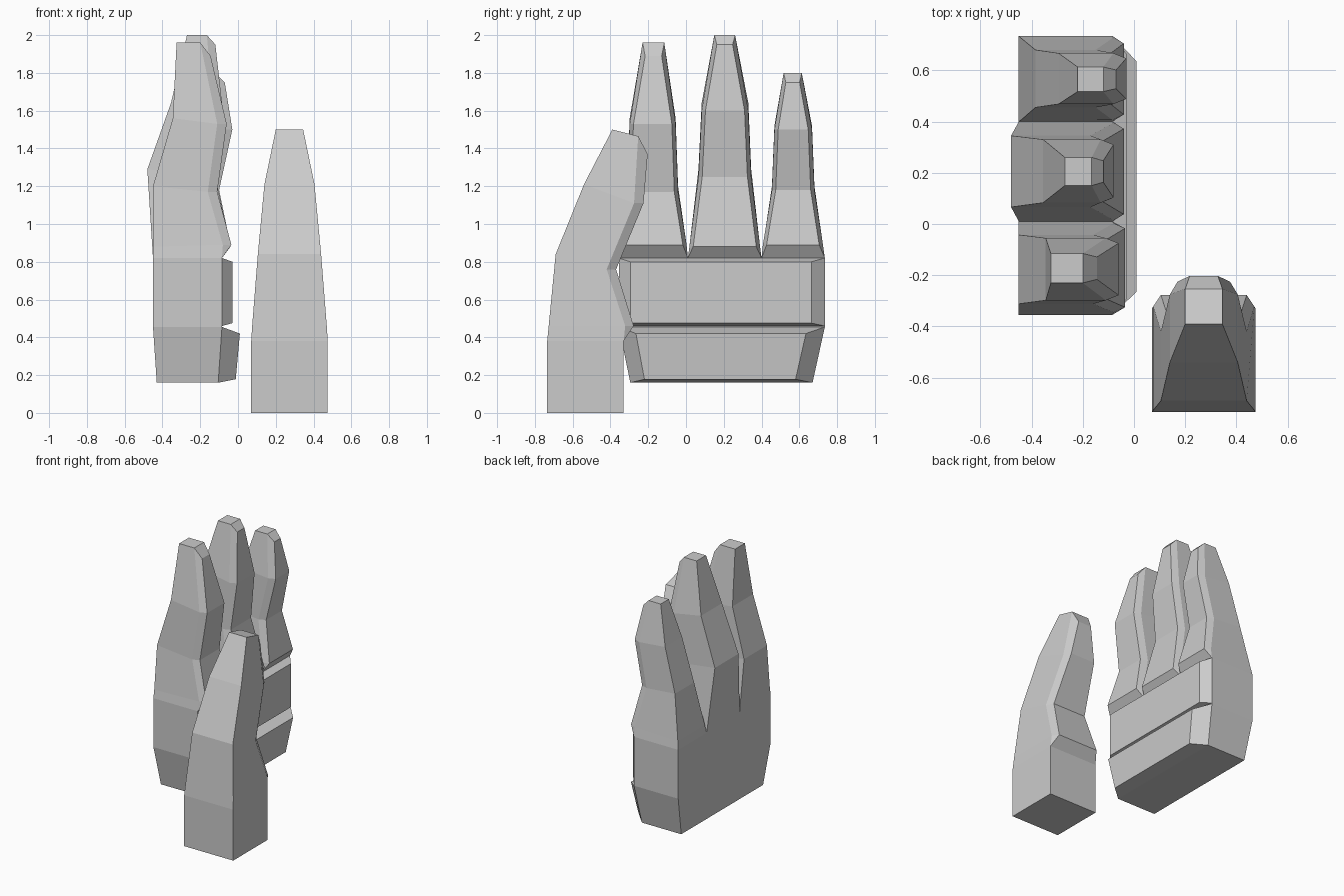
import bpy, bmesh


def loft(name, rings, split_cap=False):
    """Skin a stack of equal-sized point rings and cap both ends."""
    bm = bmesh.new()
    vs = [[bm.verts.new(p) for p in ring] for ring in rings]
    n = len(vs[0])
    for a, b in zip(vs, vs[1:]):
        for i in range(n):
            j = (i + 1) % n
            bm.faces.new((a[i], a[j], b[j], b[i]))
    bm.faces.new(vs[0])
    t = vs[-1]
    if split_cap:  # flat tip plus a slanted front chamfer
        bm.faces.new((t[0], t[1], t[4], t[5]))
        bm.faces.new((t[1], t[2], t[3], t[4]))
    else:
        bm.faces.new(t)
    bmesh.ops.remove_doubles(bm, verts=bm.verts, dist=0.0005)
    bmesh.ops.recalc_face_normals(bm, faces=bm.faces)
    me = bpy.data.meshes.new(name)
    bm.to_mesh(me)
    bm.free()
    ob = bpy.data.objects.new(name, me)
    bpy.context.collection.objects.link(ob)
    return ob


def digit(name, stations, tip_z, inset=0.02, swap=False):
    """Stations: back z, back depth, front z, front depth, low side, high side, bevel."""
    rings = []
    for k, (zb, db, zf, df, lo, hi, bev) in enumerate(stations):
        zm = tip_z if k == len(stations) - 1 else zf
        c = min(inset, (hi - lo) * 0.12) if bev else 0
        ring = [(db, lo, zb), (df - bev, lo, zm), (df, lo + c, zf),
                (df, hi - c, zf), (df - bev, hi, zm), (db, hi, zb)]
        rings.append([(w, d, z) if swap else (d, w, z) for d, w, z in ring])
    return loft(name, rings, split_cap=True)


# Three fingers
digit("index_finger", [
    (0.82, -0.45, 0.82, -0.085, -0.355, 0.01, 0),
    (0.88, -0.45, 0.89, -0.035, -0.345, 0.003, 0.045),
    (1.20, -0.45, 1.17, -0.11, -0.312, -0.042, 0.05),
    (1.56, -0.345, 1.53, -0.06, -0.298, -0.055, 0.05),
    (1.96, -0.325, 1.89, -0.145, -0.23, -0.115, 0.055)], 1.96)
digit("middle_finger", [
    (0.82, -0.45, 0.82, -0.085, 0.01, 0.40, 0),
    (0.88, -0.454, 0.88, -0.04, 0.018, 0.392, 0.045),
    (1.29, -0.48, 1.25, -0.12, 0.066, 0.345, 0.05),
    (1.64, -0.355, 1.60, -0.08, 0.083, 0.33, 0.05),
    (2.00, -0.27, 1.95, -0.12, 0.15, 0.26, 0.045)], 2.0)
digit("ring_finger", [
    (0.82, -0.45, 0.82, -0.085, 0.40, 0.735, 0),
    (0.88, -0.44, 0.89, -0.04, 0.407, 0.725, 0.045),
    (1.20, -0.385, 1.18, -0.10, 0.455, 0.68, 0.05),
    (1.52, -0.295, 1.50, -0.03, 0.468, 0.667, 0.05),
    (1.80, -0.22, 1.75, -0.07, 0.517, 0.613, 0.05)], 1.8)

# Separate thumb, curling towards the palm
digit("thumb", [
    (0.00, -0.735, 0.00, -0.33, 0.07, 0.475, 0),
    (0.38, -0.735, 0.38, -0.33, 0.07, 0.475, 0),
    (0.46, -0.727, 0.46, -0.277, 0.075, 0.47, 0.045),
    (0.84, -0.69, 0.76, -0.37, 0.105, 0.44, 0.05),
    (1.21, -0.54, 1.11, -0.225, 0.14, 0.405, 0.05),
    (1.50, -0.39, 1.37, -0.203, 0.20, 0.345, 0.05)], 1.465, inset=0.03, swap=True)


def rect(x0, x1, y0, y1, z):
    return [(x0, y0, z), (x1, y0, z), (x1, y1, z), (x0, y1, z)]


# Palm block
loft("palm", [rect(-0.43, -0.105, -0.295, 0.67, 0.16),
              rect(-0.45, -0.085, -0.355, 0.735, 0.455),
              rect(-0.45, -0.085, -0.355, 0.735, 0.82)])


def pad_ring(bottom, top):
    """Each edge: x, low y, high y, z."""
    (xb, b0, b1, zb), (xt, t0, t1, zt) = bottom, top
    return [(xb, b0, zb), (xb, b1, zb), (xt, t1, zt), (xt, t0, zt)]


# Raised pads on the inner face of the palm
loft("upper_palm_pad", [
    pad_ring((-0.085, -0.355, 0.735, 0.46), (-0.085, -0.355, 0.735, 0.82)),
    pad_ring((-0.03, -0.295, 0.665, 0.475), (-0.03, -0.295, 0.665, 0.80))])
loft("lower_palm_pad", [
    pad_ring((-0.105, -0.295, 0.67, 0.16), (-0.085, -0.355, 0.735, 0.455)),
    pad_ring((-0.012, -0.22, 0.58, 0.178), (0.01, -0.265, 0.635, 0.42))])
